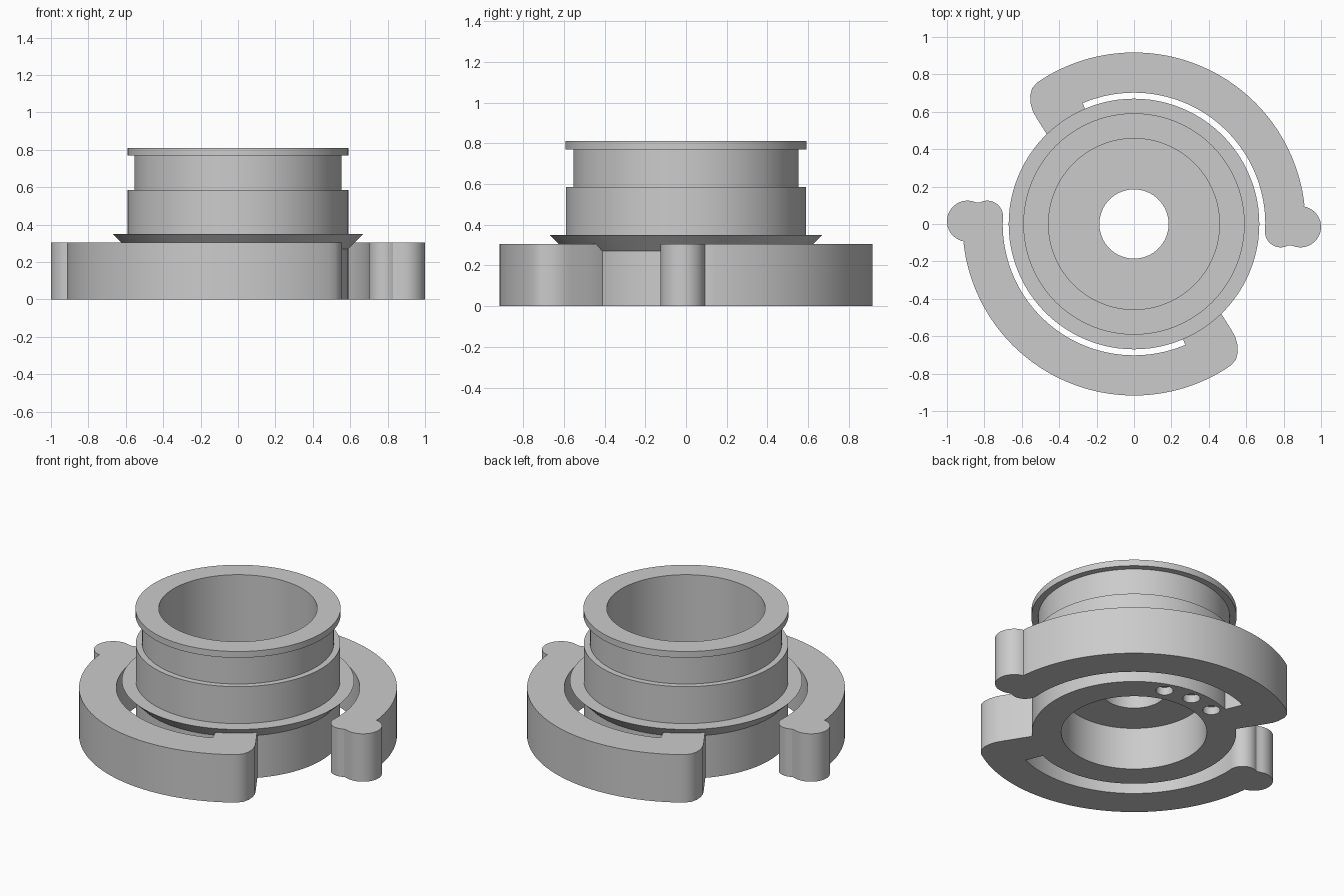
import bpy, bmesh, math
from mathutils import Matrix

if "Cube" in bpy.data.objects:
    bpy.data.objects.remove(bpy.data.objects["Cube"])

SEG = 96
grey = bpy.data.materials.new("plain grey")
grey.diffuse_color = (0.6, 0.6, 0.6, 1)
grey.use_nodes = True
grey.node_tree.nodes["Principled BSDF"].inputs["Base Color"].default_value = grey.diffuse_color


def make_object(name, bm):
    bmesh.ops.recalc_face_normals(bm, faces=bm.faces)
    mesh = bpy.data.meshes.new(name)
    bm.to_mesh(mesh)
    bm.free()
    mesh.materials.append(grey)
    obj = bpy.data.objects.new(name, mesh)
    bpy.context.collection.objects.link(obj)
    return obj


def smooth(obj):
    bpy.ops.object.select_all(action='DESELECT')
    obj.select_set(True)
    bpy.context.view_layer.objects.active = obj
    bpy.ops.object.shade_smooth_by_angle(angle=math.radians(30))


def arc(cx, cy, r, start, end, n):
    return [(cx + r * math.cos(math.radians(start + (end - start) * i / n)),
             cy + r * math.sin(math.radians(start + (end - start) * i / n)))
            for i in range(n + 1)]


def lathe(name, profile):
    """Revolve a closed (radius, height) profile around z."""
    bm = bmesh.new()
    rings = [[bm.verts.new((r * math.cos(2 * math.pi * i / SEG),
                            r * math.sin(2 * math.pi * i / SEG), z))
              for i in range(SEG)] for r, z in profile]
    for k, a in enumerate(rings):
        b = rings[(k + 1) % len(rings)]
        for i in range(SEG):
            j = (i + 1) % SEG
            bm.faces.new((a[i], a[j], b[j], b[i]))
    return make_object(name, bm)


def extrude(name, outline, height, turn):
    """Raise a flat outline and turn it around z."""
    bm = bmesh.new()
    face = bm.faces.new([bm.verts.new((x, y, 0)) for x, y in outline])
    top = bmesh.ops.extrude_face_region(bm, geom=[face])['geom']
    bmesh.ops.translate(bm, vec=(0, 0, height),
                        verts=[v for v in top if isinstance(v, bmesh.types.BMVert)])
    bmesh.ops.rotate(bm, verts=bm.verts, cent=(0, 0, 0),
                     matrix=Matrix.Rotation(turn, 3, 'Z'))
    return make_object(name, bm)


# Collar: stepped tube with flange, top lip and a pierced inner floor
collar = lathe("collar", [
    (0.42, 0), (0.59, 0), (0.59, 0.27), (0.67, 0.35), (0.59, 0.35),
    (0.59, 0.585), (0.553, 0.585), (0.553, 0.77), (0.592, 0.77),
    (0.592, 0.81), (0.457, 0.81), (0.457, 0.35), (0.185, 0.35),
    (0.185, 0.27), (0.42, 0.27)])

# Three shallow round holes in the underside
bm = bmesh.new()
for deg in (70, 90, 110):
    a = math.radians(deg)
    bmesh.ops.create_cone(
        bm, cap_ends=True, segments=24, radius1=0.05, radius2=0.05, depth=0.1,
        matrix=Matrix.Translation((0.515 * math.cos(a), 0.515 * math.sin(a), 0)))
cutter = make_object("hole_cutter", bm)
cutter.hide_render = True
cut = collar.modifiers.new("holes", 'BOOLEAN')
cut.operation = 'DIFFERENCE'
cut.solver = 'EXACT'
cut.object = cutter
bpy.context.view_layer.objects.active = collar
bpy.ops.object.modifier_apply(modifier=cut.name)
bpy.data.objects.remove(cutter)
smooth(collar)

# Curved arm: outer sweep, rounded shoulder, bridge to collar, slot, knobbed tip
outline = (arc(0, 0, 0.917, 6.5, 122, 48)
           + [(-0.52, 0.755), (-0.545, 0.725), (-0.555, 0.685), (-0.552, 0.64),
              (-0.54, 0.6), (-0.52, 0.565), (-0.47, 0.485), (-0.42, 0.405)]
           + arc(0, 0, 0.57, 136, 113, 10)
           + arc(0, 0, 0.702, 113, 0, 48)
           + arc(0.785, -0.04, 0.085, 180, 300, 14)
           + arc(0.89, -0.015, 0.11, 247, 440, 24))
for name, turn in (("arm_back", 0), ("arm_front", math.pi)):
    smooth(extrude(name, outline, 0.305, turn))
